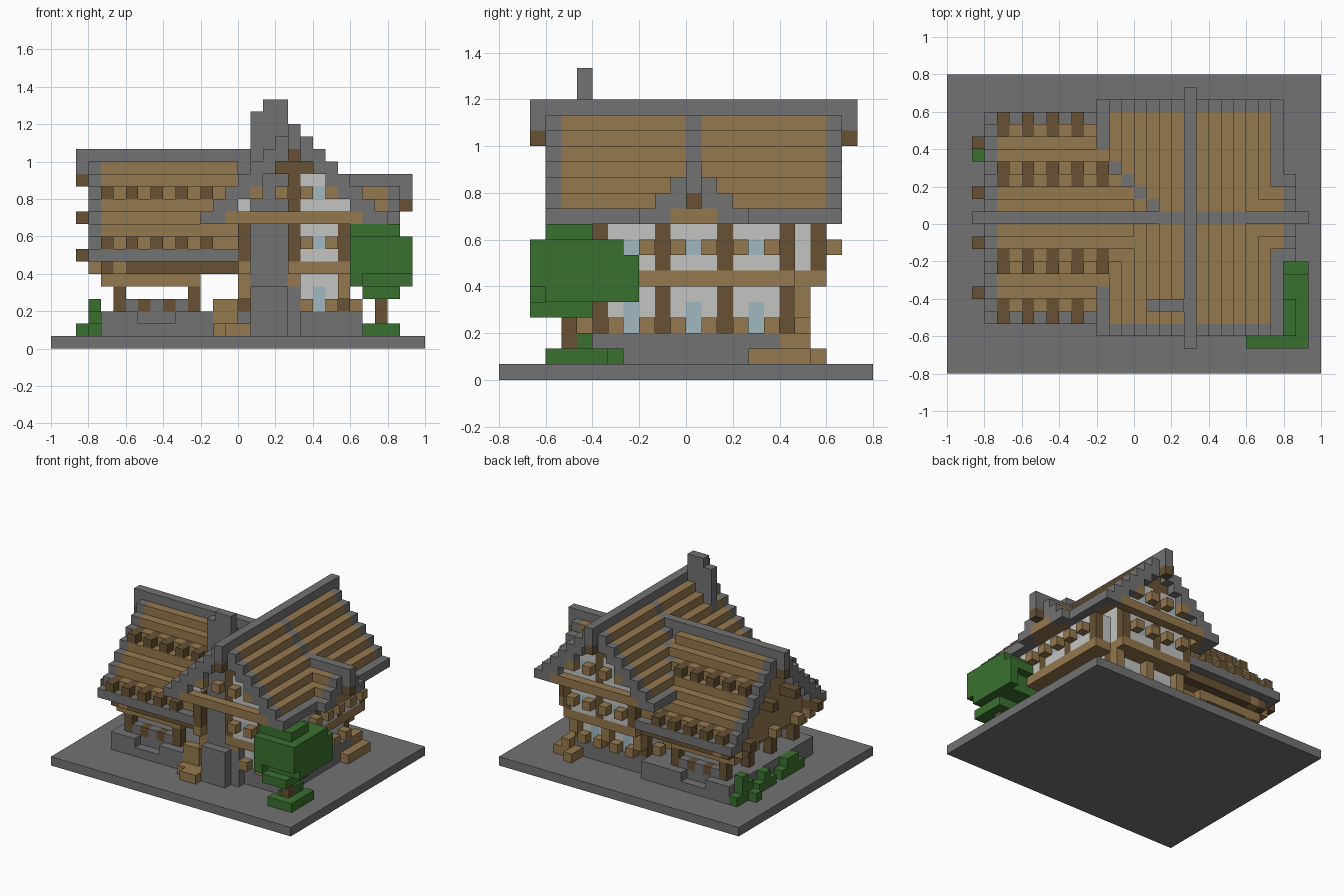
import bpy
import bmesh
from mathutils import Vector

cube = bpy.data.objects.get("Cube")
if cube:
    bpy.data.objects.remove(cube)

UNIT = 2 / 30
COLOURS = {
    "stone": (0.17, 0.17, 0.17), "light_wood": (0.30, 0.19, 0.077),
    "dark_wood": (0.135, 0.085, 0.034), "plaster": (0.55, 0.55, 0.54),
    "glass": (0.35, 0.48, 0.53), "leaf": (0.042, 0.165, 0.028),
}
materials = []
for name, rgb in COLOURS.items():
    m = bpy.data.materials.new(name)
    m.use_nodes = True
    m.diffuse_color = (*rgb, 1)
    m.node_tree.nodes["Principled BSDF"].inputs["Base Color"].default_value = (*rgb, 1)
    materials.append(m)
STONE, LIGHT, DARK, PLASTER, GLASS, LEAF = range(6)

cells = {}


def fill(part, colour, x, y, z):
    """Fill blocks; each range is one index or an inclusive pair."""
    rx, ry, rz = [range(r[0], r[1] + 1) if isinstance(r, tuple) else (r,) for r in (x, y, z)]
    for i in rx:
        for j in ry:
            for k in rz:
                if colour is None:
                    cells.pop((i, j, k), None)
                else:
                    cells[i, j, k] = (part, colour)


def wall(part, axis, plane, out, span, z, posts, windows, tall=0):
    """Plaster wall with timber posts, panes and protruding shutter blocks."""
    def put(colour, p, along, k):
        fill(part, colour, *((p, along) if axis == "x" else (along, p)), k)
    put(PLASTER, plane, span, z)
    for p in posts:
        put(DARK, plane, p, z)
    for c, k in windows:
        put(GLASS, plane, c, (k, k + tall))
        for s in (c - 1, c + 1):
            put(LIGHT, plane + out, s, k)


# Ground and foundations
fill("ground", STONE, (0, 29), (0, 23), 0)
fill("foundation", STONE, (4, 14), (5, 19), (1, 2))
fill("foundation", STONE, (14, 24), (6, 18), (1, 2))
for j in (5, 19):
    fill("foundation", None, (7, 9), j, 2)

# Lower storey
for j, out in ((6, -1), (18, 1)):
    wall("lower_walls", "y", j, out, (15, 23), (3, 5), (15, 19, 23), ((17, 3), (21, 3)), 1)
wall("lower_walls", "x", 15, -1, (6, 18), (3, 5), (6, 10, 14, 18), ((8, 3), (12, 3), (16, 3)), 1)
wall("lower_walls", "x", 23, 1, (6, 18), (3, 5), (6, 10, 14, 18), ((8, 3), (12, 3), (16, 3)), 1)

# Jettied floor
fill("upper_floor", LIGHT, (15, 23), (4, 20), 6)
fill("upper_floor", LIGHT, (15, 25), (6, 18), 6)
for i in (15, 19, 23):
    for j in (5, 19):
        fill("brackets", LIGHT, i, j, (4, 5))

# Upper storey
for i in (15, 23):
    wall("upper_walls", "x", i, 0, (4, 20), (7, 10), (4, 20), ())
for j, out in ((4, -1), (20, 1)):
    wall("upper_walls", "y", j, out, (15, 23), (7, 10), (15, 19, 23), ((17, 8), (21, 8)))
wall("upper_walls", "x", 25, 1, (6, 18), (7, 9), (6, 10, 14, 18), ((8, 8), (12, 8), (16, 8)))
for j in (6, 18):
    fill("upper_walls", PLASTER, 24, j, (7, 9))

# Main gable ends
for j, out in ((4, -1), (20, 1)):
    for d in range(-5, 6):
        if abs(d) < 5:
            fill("gable_walls", PLASTER, 19 + d, j, (11, 15 - abs(d)))
    fill("gable_walls", DARK, 19, j, (10, 15))
    fill("gable_walls", DARK, (18, 20), j, 14)
    for c in (17, 21):
        fill("gable_walls", GLASS, c, j, 12)
        for s in (c - 1, c + 1):
            fill("gable_walls", LIGHT, s, j + out, 12)

# Main roof: stepped courses with stone verges, eaves and ridge
for d in range(8):
    top = 17 - d
    low = top if d == 7 else top - 1
    for i in {19 - d, 19 + d}:
        fill("main_roof", STONE if d in (0, 7) else LIGHT, i, (4, 20), (low, top))
        fill("main_roof", STONE, i, 12, (low, top))
        for j in (3, 21):
            fill("main_roof_trim", STONE, i, j, (low, top))
for j, e in ((3, 2), (21, 22)):
    fill("tie_beam", LIGHT, (14, 24), j, 10)
    fill("main_roof_trim", STONE, 19, e, (16, 17))
    fill("ridge_corbel", DARK, 19, e, 15)

# Side roof over the porch
for d in range(9):
    top = 15 - d
    low = top if d == 8 else top - 1
    for j in {12 - d, 12 + d}:
        end = min(16 - d, 14)
        fill("porch_roof", STONE if d in (0, 8) else LIGHT, (4, max(end, 14 if d > 4 else end)), j, (low, top))
        fill("porch_roof_trim", STONE, 3, j, (low, top))
        if d < 8:
            fill("porch_gable", LIGHT, 4, j, (6, low - 1) if low > 6 else 6)
fill("porch_roof", STONE, (4, 16), 12, (14, 15))
fill("porch_roof_trim", STONE, 2, 12, (14, 15))
for d in range(1, 5):
    fill("valley", STONE, 17 - d, 12 + d, 15 - d)
for s in (-1, 1):
    for d, k in ((0, 13), (2, 10), (6, 7)):
        fill("porch_corbels", DARK, 2, 12 + s * d, k)
        fill("porch_corbels", DARK, 3, 12 + s * d, k)
    for d, k in ((4, 12), (8, 8)):
        for i in range(4, 14, 2):
            for step in (d, d - 1):
                fill("rafter_ends", DARK, i, 12 + s * step, k)

# Small roof on the opposite side
for d in range(4):
    top = 13 - d
    low = top if d == 3 else top - 1
    for j in {12 - d, 12 + d}:
        fill("side_roof", STONE if d in (0, 3) else LIGHT, (24 + d, 26), j, (low, top))
        fill("side_roof_trim", STONE, 27, j, (low, top))
fill("side_roof_trim", STONE, 28, 12, (12, 13))
fill("side_corbel", DARK, (26, 28), 12, 11)
fill("side_tie_beam", LIGHT, (26, 27), (11, 13), 10)

# Open porch: posts, beams and low railing
for j, o in ((6, 5), (18, 19)):
    for i in (5, 11):
        fill("porch_posts", DARK, i, j, (3, 4))
    fill("porch_beams", LIGHT, (4, 11), j, 5)
    fill("porch_beams", DARK, (4, 14), o, 6)
    fill("porch_beams", LIGHT, 5, o, 6)
    fill("porch_beams", LIGHT, 3, j, 6)
    fill("porch_railing", STONE, (6, 10), j, 3)
    for i in (7, 9):
        fill("porch_railing", DARK, i, j, 3)
for j in (10, 14):
    fill("porch_posts", DARK, 5, j, (3, 5))
fill("porch_beams", LIGHT, 5, (6, 18), 5)
for j in (8, 12, 16):
    fill("porch_beams", LIGHT, 3, j, 6)

# Chimney recessed between the front posts
fill("chimney", None, (16, 18), (3, 4), (6, 9))
fill("chimney", None, (16, 18), 4, (10, 13))
fill("chimney", STONE, (16, 18), 5, (1, 18))
fill("chimney", STONE, (17, 18), 5, 19)
fill("chimney", STONE, (16, 18), 4, (1, 4))
fill("chimney", STONE, 19, 5, (1, 4))

# Timber steps at the doors
fill("front_steps", LIGHT, (14, 15), (3, 5), 1)
fill("front_steps", LIGHT, 13, 4, 1)
fill("front_steps", LIGHT, (13, 14), 5, (2, 3))
fill("back_steps", LIGHT, 25, (16, 19), 1)
fill("back_steps", LIGHT, 24, (18, 19), (1, 2))
fill("back_steps", LIGHT, 23, (19, 20), 1)

# Tree and ground bushes
fill("tree_trunk", DARK, 26, 4, (1, 4))
for z, x, y in ((4, (25, 27), (2, 5)), (5, (24, 28), (3, 7)), (6, (24, 28), (2, 7)),
                (7, (24, 28), (2, 8)), (8, (25, 28), (2, 7)), (9, (24, 27), (3, 5))):
    fill("tree_leaves", LEAF, x, y, z)
fill("tree_leaves", LEAF, 24, (2, 5), (5, 8))
fill("tree_leaves", LEAF, 28, (6, 8), (5, 7))
fill("front_bush", LEAF, (25, 27), 3, 1)
fill("front_bush", LEAF, 27, (4, 6), 1)
fill("front_bush", LEAF, 25, (5, 7), 1)
fill("front_bush", LEAF, 26, 5, (1, 2))
for j, top in ((19, 1), (18, 3), (17, 2), (15, 1), (14, 2), (13, 1), (11, 1), (10, 2), (9, 2), (8, 1)):
    fill("porch_bushes", LEAF, 3, j, (1, top))
fill("porch_bushes", LEAF, 2, 17, 1)

# Turn every part into a mesh of its visible block faces
DIRECTIONS = [Vector(v) for v in ((1, 0, 0), (-1, 0, 0), (0, 1, 0), (0, -1, 0), (0, 0, 1), (0, 0, -1))]
OFFSET = Vector((15, 12, 0))
for part in sorted({p for p, _ in cells.values()}):
    bm = bmesh.new()
    for cell, (owner, colour) in cells.items():
        if owner != part:
            continue
        centre = Vector(cell) + Vector((0.5, 0.5, 0.5)) - OFFSET
        for n in DIRECTIONS:
            if tuple(int(a + b) for a, b in zip(cell, n)) in cells:
                continue
            u = Vector((n.y, n.z, n.x))
            v = n.cross(u)
            corners = [centre + (n + u * a + v * b) / 2 for a, b in ((-1, -1), (1, -1), (1, 1), (-1, 1))]
            bm.faces.new([bm.verts.new(c * UNIT) for c in corners]).material_index = colour
    bmesh.ops.remove_doubles(bm, verts=bm.verts, dist=UNIT / 100)
    mesh = bpy.data.meshes.new(part)
    bm.to_mesh(mesh)
    bm.free()
    for m in materials:
        mesh.materials.append(m)
    bpy.context.collection.objects.link(bpy.data.objects.new(part, mesh))
